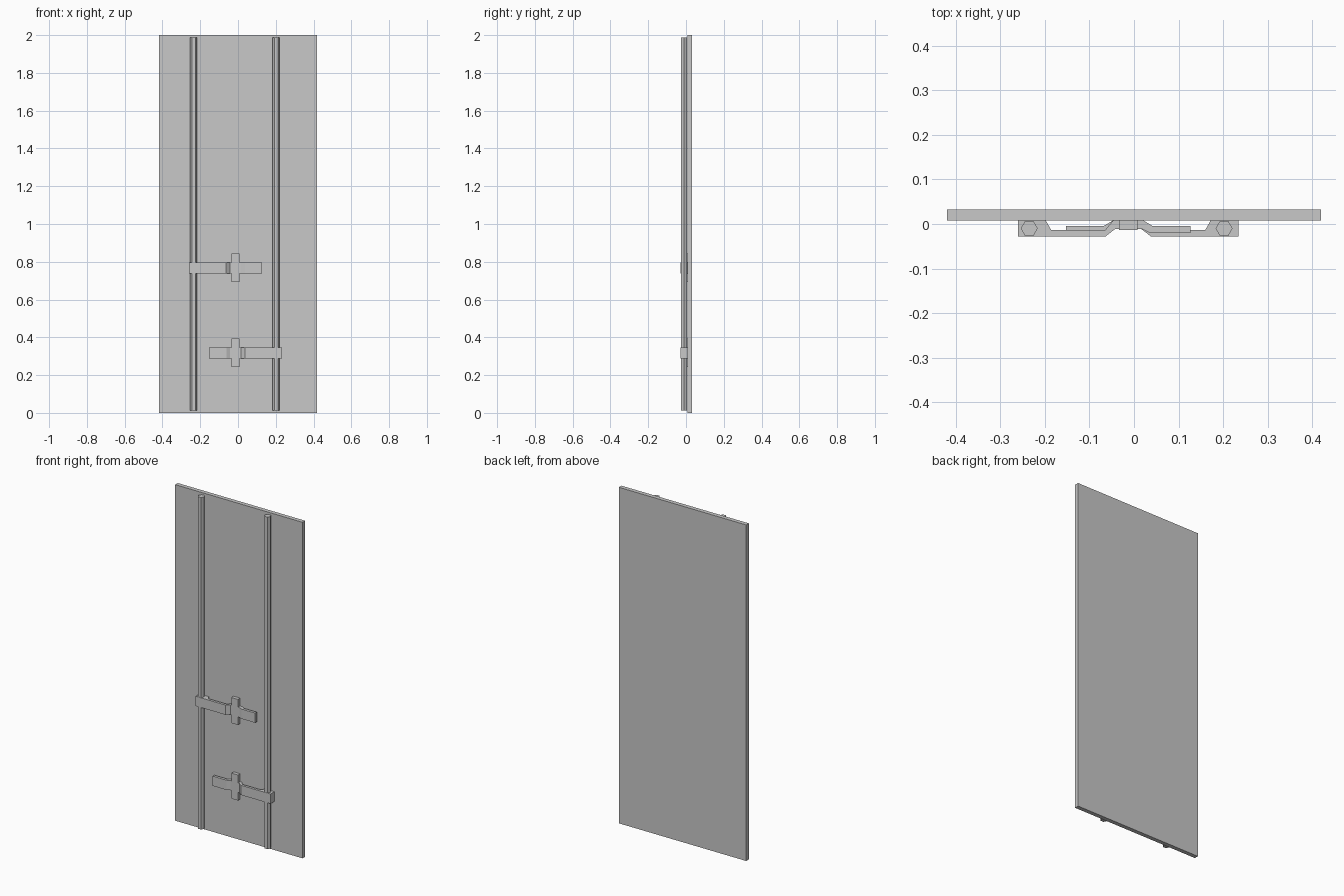
import bpy
import bmesh
from math import tau, cos, sin

cube = bpy.data.objects.get("Cube")
if cube:
    bpy.data.objects.remove(cube, do_unlink=True)

grey = bpy.data.materials.new("plain_grey")
grey.use_nodes = True
colour = (0.58, 0.58, 0.58, 1)
grey.diffuse_color = colour
grey.node_tree.nodes["Principled BSDF"].inputs["Base Color"].default_value = colour

CENTRE = -0.013   # x of the latch pivots
BACK = 0.008      # y of the panel's front surface


def prism(name, outline, z0, z1):
    """Extrude an x-y outline upward from z0 to z1."""
    bm = bmesh.new()
    face = bm.faces.new([bm.verts.new((x, y, z0)) for x, y in outline])
    top = bmesh.ops.extrude_face_region(bm, geom=[face])["geom"]
    verts = [v for v in top if isinstance(v, bmesh.types.BMVert)]
    bmesh.ops.translate(bm, verts=verts, vec=(0, 0, z1 - z0))
    bmesh.ops.recalc_face_normals(bm, faces=bm.faces)
    mesh = bpy.data.meshes.new(name)
    bm.to_mesh(mesh)
    bm.free()
    mesh.materials.append(grey)
    obj = bpy.data.objects.new(name, mesh)
    bpy.context.collection.objects.link(obj)
    return obj


def box(name, x0, x1, y0, y1, z0, z1):
    return prism(name, [(x0, y0), (x1, y0), (x1, y1), (x0, y1)], z0, z1)


# Flat door panel
box("door_panel", -0.419, 0.419, BACK, 0.033, 0, 2)

# Full-height hexagonal rods
for name, x in (("right_rod", -0.235), ("left_rod", 0.202)):
    hexagon = [(x + 0.019 * cos(i * tau / 6), -0.01 + 0.019 * sin(i * tau / 6))
               for i in range(6)]
    prism(name, hexagon, 0.012, 1.988)

# Cranked handle: rod block, grip, raised middle and short tail
handle = [(-0.247, BACK), (-0.247, -0.028), (-0.051, -0.028), (-0.029, -0.011),
          (0.03, -0.011), (0.049, -0.02), (0.14, -0.02), (0.14, -0.004),
          (0.054, -0.004), (0.034, BACK), (-0.034, BACK), (-0.051, -0.013),
          (-0.173, -0.013), (-0.185, BACK)]

# Upper handle reaches the right rod, the lower one is mirrored to the left rod
for level, z, side in (("upper", 0.768, 1), ("lower", 0.318, -1)):
    outline = [(CENTRE + side * x, y) for x, y in handle]
    prism(level + "_handle", outline, z - 0.029, z + 0.029)
    box(level + "_bracket", CENTRE - 0.021, CENTRE + 0.021, -0.013, BACK,
        z - 0.076, z + 0.076)
